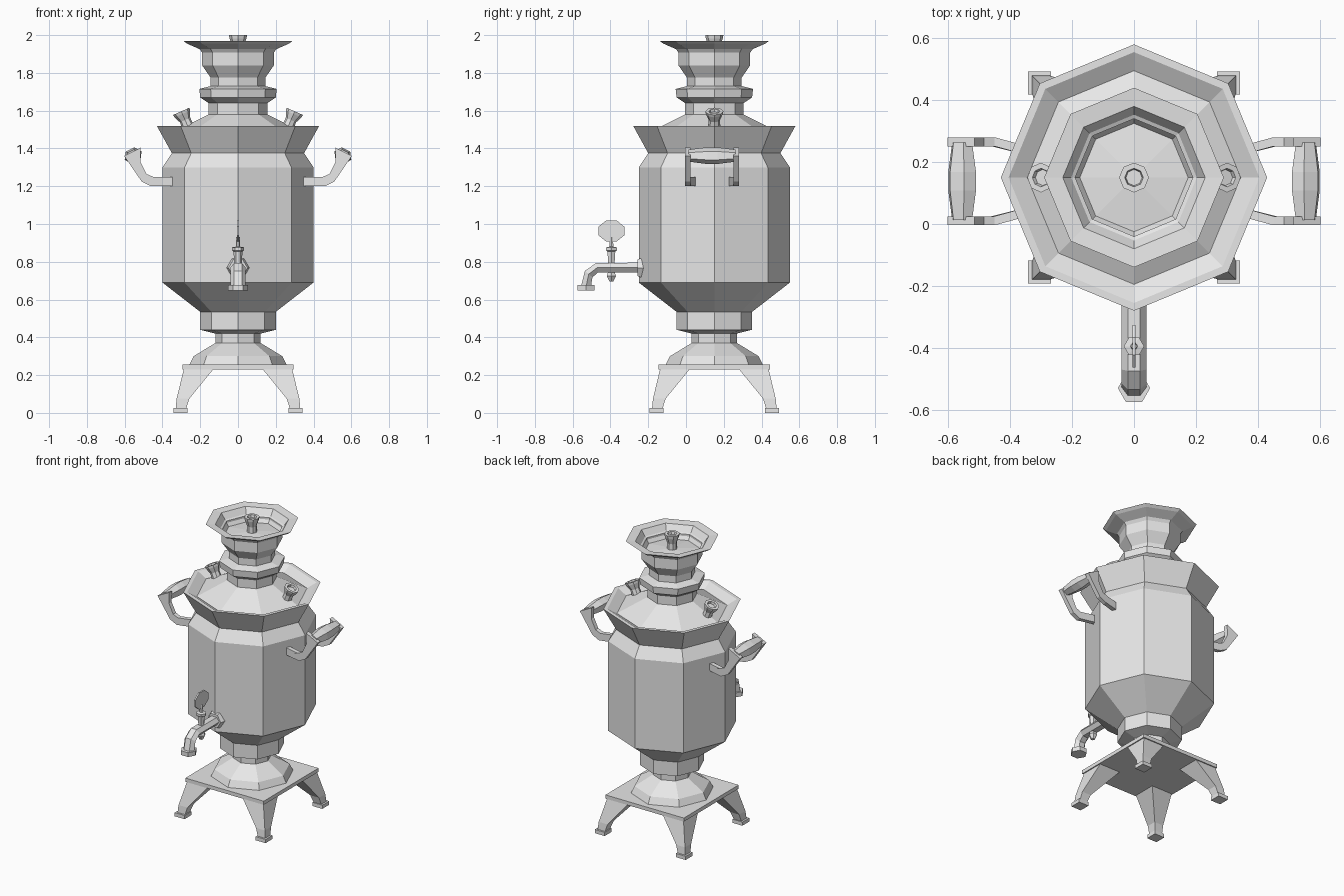
import bpy, bmesh
from math import cos, sin, pi, radians
from mathutils import Vector, Matrix

old = bpy.data.objects.get("Cube")
if old:
    bpy.data.objects.remove(old, do_unlink=True)

metal = bpy.data.materials.new("grey metal")
metal.use_nodes = True
metal.diffuse_color = (0.8, 0.8, 0.8, 1)
metal.node_tree.nodes["Principled BSDF"].inputs["Base Color"].default_value = (0.8, 0.8, 0.8, 1)

CY = 0.15  # the body axis sits behind the origin
X, Y, Z = Vector((1, 0, 0)), Vector((0, 1, 0)), Vector((0, 0, 1))


def ring(n, center, u, v, ru, rv, phase=0.0):
    """Polygon of n points around center in the plane of u and v."""
    return [Vector(center) + u * ru * cos(phase + 2 * pi * i / n)
            + v * rv * sin(phase + 2 * pi * i / n) for i in range(n)]


def loft(name, rings):
    """Skin a row of equal rings and cap both ends."""
    bm = bmesh.new()
    rows = [[bm.verts.new(p) for p in r] for r in rings]
    n = len(rows[0])
    for a, b in zip(rows, rows[1:]):
        for i in range(n):
            j = (i + 1) % n
            bm.faces.new((a[i], a[j], b[j], b[i]))
    bm.faces.new(rows[0][::-1])
    bm.faces.new(rows[-1])
    bmesh.ops.recalc_face_normals(bm, faces=bm.faces[:])
    mesh = bpy.data.meshes.new(name)
    bm.to_mesh(mesh)
    bm.free()
    mesh.materials.append(metal)
    obj = bpy.data.objects.new(name, mesh)
    bpy.context.collection.objects.link(obj)
    return obj


def lathe(name, profile, n=8, x=0.0, y=CY, phase=0.0):
    """Faceted turned part from (radius, height) pairs."""
    return loft(name, [ring(n, (x, y, z), X, Y, r, r, phase) for r, z in profile])


def square(x, y, z, half):
    return ring(4, (x, y, z), X, Y, half * 2 ** 0.5, half * 2 ** 0.5, pi / 4)


# Stand: plate, four splayed legs with feet
loft("base_plate", [square(0, CY, z, 0.295) for z in (0.23, 0.255)])
for side, sx in (("left", 1), ("right", -1)):
    for end, sy in (("front", -1), ("back", 1)):
        def leg_ring(inner, outer, z):
            mid = (inner + outer) / 2
            return square(sx * mid, CY + sy * mid, z, (outer - inner) / 2)
        loft(f"{end}_{side}_leg", [leg_ring(0.13, 0.287, 0.232), leg_ring(0.258, 0.325, 0.075),
                                   leg_ring(0.275, 0.33, 0.02)])
        loft(f"{end}_{side}_foot", [leg_ring(0.268, 0.342, 0), leg_ring(0.268, 0.342, 0.025)])

# Pedestal and main body
lathe("pedestal", [(0.26, 0.25), (0.235, 0.3), (0.12, 0.37), (0.12, 0.43)])
lathe("body", [(0.12, 0.42), (0.2, 0.44), (0.2, 0.535), (0.4, 0.69), (0.4, 1.3), (0.35, 1.375),
               (0.43, 1.52), (0.405, 1.52), (0.345, 1.485), (0.155, 1.58)])

# Chimney with cup on top
lathe("chimney", [(0.155, 1.57), (0.155, 1.64), (0.2, 1.67), (0.205, 1.715), (0.145, 1.73),
                  (0.145, 1.775), (0.19, 1.84), (0.19, 1.92), (0.27, 1.955), (0.29, 1.97),
                  (0.23, 1.965), (0.175, 1.885), (0.03, 1.9)])

# Knobs: one upright in the cup, two leaning out from the lid
KNOB = [(0.032, 0), (0.03, 0.05), (0.045, 0.085), (0.048, 0.1), (0.03, 0.1), (0.026, 0.085)]


def knob(name, x, z, tilt, stretch=1.0):
    obj = lathe(name, [(r, h * stretch) for r, h in KNOB], y=0)
    obj.data.transform(Matrix.Translation((x, CY, z)) @ Matrix.Rotation(radians(tilt), 4, "Y"))


knob("cup_knob", 0, 1.88, 0, 1.2)
knob("left_lid_knob", 0.26, 1.505, 24)
knob("right_lid_knob", -0.26, 1.505, -24)

# Handles: two bent arms and a spindle grip on each side
ARM = [(0.34, 1.25), (0.45, 1.25), (0.485, 1.265), (0.517, 1.33), (0.515, 1.405),
       (0.603, 1.36), (0.51, 1.225), (0.46, 1.2), (0.34, 1.2)]
HY = 0.138
for side, sx in (("left", 1), ("right", -1)):
    for end, sy in (("front", -1), ("back", 1)):
        loft(f"{side}_handle_{end}_arm",
             [[Vector((sx * x, HY + sy * (dy - (0.03 if x < 0.4 else 0)), z)) for x, z in ARM]
              for dy in (0.113, 0.142)])
    u, v = Vector((sx * 0.894, 0, -0.447)), Vector((sx * 0.447, 0, 0.894))
    loft(f"{side}_handle_grip",
         [ring(6, (sx * 0.555, HY + dy, 1.362), u, v, r, r * 0.85)
          for dy, r in ((-0.125, 0.036), (-0.03, 0.05), (0.03, 0.05), (0.125, 0.036))])

# Tap: flange, bent pipe, spout foot, valve and flat lever
loft("tap_flange", [ring(6, (0, y, 0.768), X, Z, r, r)
                    for y, r in ((-0.2, 0.06), (-0.235, 0.06), (-0.258, 0.05))])
path = [(-0.23, 0.769, 0), (-0.47, 0.769, 10), (-0.515, 0.735, 50), (-0.53, 0.665, 80)]
loft("tap_pipe", [ring(6, (0, y, z), X, Z * cos(radians(a)) - Y * sin(radians(a)), 0.04, 0.03)
                  for y, z, a in path])
lathe("spout_foot", [(0.052, 0.648), (0.052, 0.677)], 6, y=-0.53)
lathe("tap_valve", [(0.012, 0.695), (0.028, 0.725), (0.02, 0.745), (0.02, 0.8), (0.024, 0.855),
                    (0.033, 0.86), (0.033, 0.876), (0.012, 0.88), (0.01, 0.93)], 6, y=-0.395)
loft("tap_lever", [ring(8, (x, -0.395, 0.963), Y, Z, 0.074, 0.06, pi / 8) for x in (-0.005, 0.005)])
